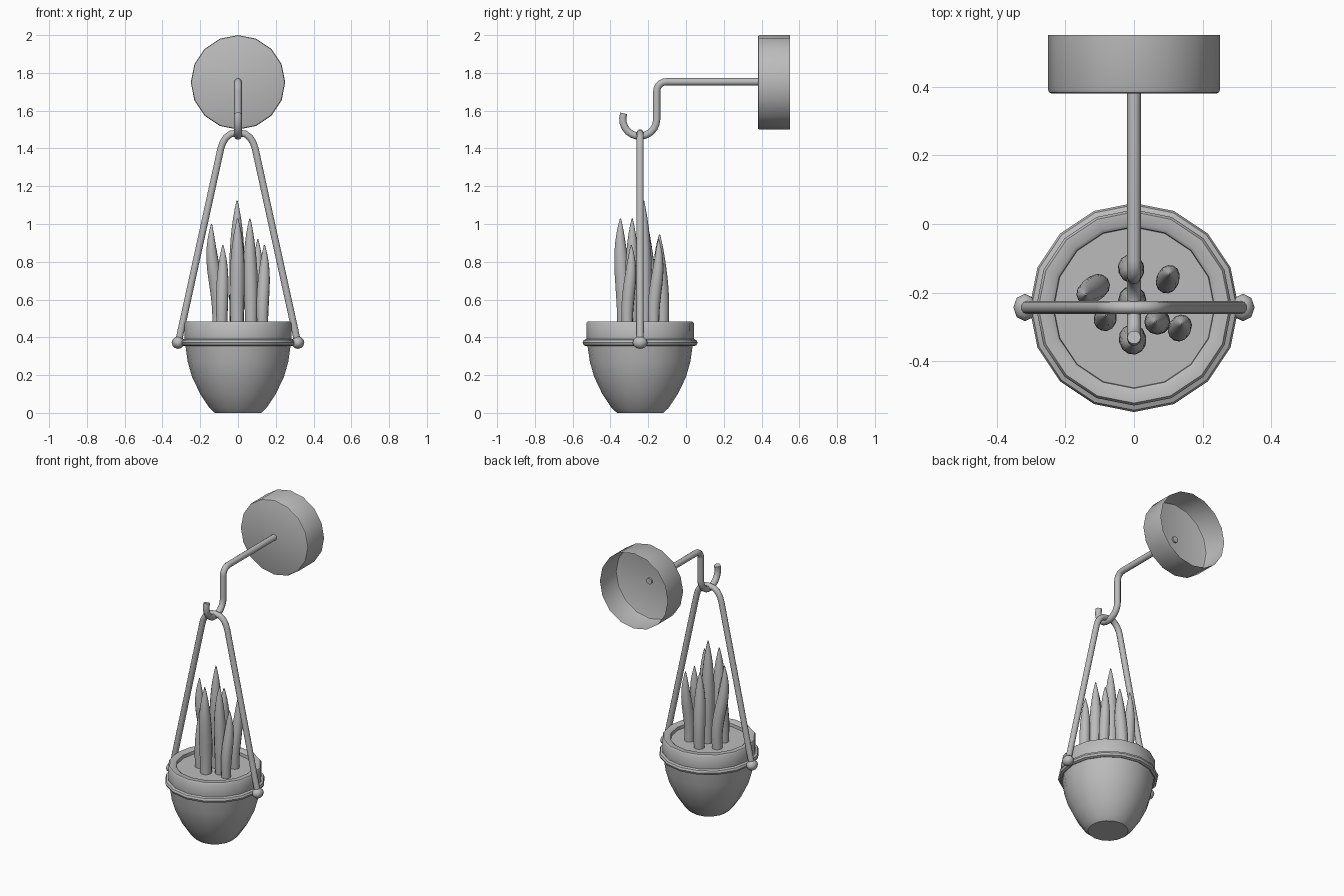
import bpy, bmesh
from math import sin, cos, pi, radians
from mathutils import Matrix, Vector

cube = bpy.data.objects.get("Cube")
if cube:
    bpy.data.objects.remove(cube, do_unlink=True)

grey = bpy.data.materials.new("plain grey")
grey.use_nodes = True
grey.diffuse_color = (0.5, 0.5, 0.5, 1)
grey.node_tree.nodes["Principled BSDF"].inputs["Base Color"].default_value = (0.5, 0.5, 0.5, 1)

POT_Y = -0.243
SIDES = 16


def finish(ob, angle=40):
    ob.data.materials.clear()
    ob.data.materials.append(grey)
    bpy.ops.object.select_all(action='DESELECT')
    ob.select_set(True)
    bpy.context.view_layer.objects.active = ob
    bpy.ops.object.shade_smooth_by_angle(angle=radians(angle))
    return ob


def lathe(name, profile, matrix, closed=False):
    """Turn (radius, height) points around z; radius 0 closes the end."""
    bm = bmesh.new()
    verts = [bm.verts.new((r, 0, z)) for r, z in profile]
    edges = [bm.edges.new(pair) for pair in zip(verts, verts[1:])]
    if closed:
        edges.append(bm.edges.new((verts[-1], verts[0])))
    bmesh.ops.spin(bm, geom=verts + edges, axis=(0, 0, 1), cent=(0, 0, 0),
                   angle=2 * pi, steps=SIDES, use_merge=True)
    bmesh.ops.remove_doubles(bm, verts=bm.verts, dist=0.0005)
    bmesh.ops.recalc_face_normals(bm, faces=bm.faces)
    bm.transform(matrix)
    mesh = bpy.data.meshes.new(name)
    bm.to_mesh(mesh)
    bm.free()
    ob = bpy.data.objects.new(name, mesh)
    bpy.context.collection.objects.link(ob)
    return finish(ob)


def tube(name, points, radius, radii=None, resolution=3):
    """Round tube along points, with optional thickness per point."""
    curve = bpy.data.curves.new(name, 'CURVE')
    curve.dimensions = '3D'
    curve.bevel_depth = radius
    curve.bevel_resolution = resolution
    curve.use_fill_caps = True
    spline = curve.splines.new('POLY')
    spline.points.add(len(points) - 1)
    for i, p in enumerate(points):
        spline.points[i].co = (*p, 1)
        spline.points[i].radius = radii[i] if radii else 1
    ob = bpy.data.objects.new(name, curve)
    bpy.context.collection.objects.link(ob)
    bpy.ops.object.select_all(action='DESELECT')
    ob.select_set(True)
    bpy.context.view_layer.objects.active = ob
    bpy.ops.object.convert(target='MESH')
    return finish(bpy.context.view_layer.objects.active, 50)


def arc(cy, cz, r, start, end, steps):
    """Points of an arc in the x = 0 plane, angles in degrees."""
    angles = [radians(start + (end - start) * i / steps) for i in range(steps + 1)]
    return [(0, cy + r * cos(a), cz + r * sin(a)) for a in angles]


# Wall mount: shallow cup, open towards the wall
lathe("wall_mount", [(0, 0), (0.24, 0), (0.247, 0.003), (0.25, 0.01), (0.25, 0.17)],
      Matrix.Translation((0, 0.38, 1.75)) @ Matrix.Rotation(-pi / 2, 4, 'X'))

# Bracket rod: straight arm, elbow and hook
tube("hook_rod",
     [(0, 0.39, 1.753)] + arc(-0.105, 1.703, 0.05, 90, 180, 5)
     + arc(-0.245, 1.555, 0.09, 0, -200, 12), 0.02)

# Pot with thick rounded rim
at_pot = Matrix.Translation((0, POT_Y, 0))
lathe("pot", [(0, 0), (0.122, 0), (0.15, 0.025), (0.2, 0.1), (0.243, 0.19), (0.266, 0.27),
              (0.279, 0.36), (0.284, 0.39), (0.285, 0.474), (0.278, 0.483), (0.245, 0.483),
              (0.235, 0.475), (0.232, 0.44)], at_pot)
lathe("soil", [(0, 0.455), (0.238, 0.455)], at_pot)

# Ring that holds the pot
lathe("pot_ring", [(0.285 + 0.019 * cos(a * pi / 4), 0.372 + 0.019 * sin(a * pi / 4))
                   for a in range(8)], at_pot, closed=True)

# Hanger: two straight legs joined by an arch over the hook
half = [(0.316, 0.372), (0.092, 1.395), (0.082, 1.427), (0.064, 1.457), (0.038, 1.477)]
path = [(-x, POT_Y, z) for x, z in half] + [(0, POT_Y, 1.482)]
path += [(x, POT_Y, z) for x, z in reversed(half)]
tube("hanger", path, 0.019)

# Knobs where the hanger meets the ring
for side, label in ((1, "left"), (-1, "right")):
    bpy.ops.mesh.primitive_uv_sphere_add(segments=8, ring_count=6, radius=1,
                                         location=(side * 0.317, POT_Y, 0.372))
    knob = bpy.context.object
    knob.name = label + "_knob"
    knob.scale = (0.034, 0.04, 0.033)
    finish(knob, 60)

# Leaves: base x, base y, tip x, tip y, tip height, thickness
leaves = [(-0.01, -0.125, -0.005, -0.14, 0.945, 0.038),
          (0.095, -0.17, 0.105, -0.145, 0.92, 0.033),
          (-0.105, -0.18, -0.14, -0.205, 1.0, 0.036),
          (-0.085, -0.28, -0.08, -0.265, 0.89, 0.033),
          (-0.005, -0.22, -0.005, -0.225, 1.125, 0.041),
          (0.07, -0.285, 0.063, -0.285, 1.03, 0.037),
          (0.13, -0.31, 0.14, -0.29, 0.89, 0.033),
          (-0.005, -0.33, -0.002, -0.347, 1.03, 0.04)]
STEPS = 14
for n, (bx, by, tx, ty, top, thick) in enumerate(leaves):
    pts, radii = [], []
    bend = Vector((tx - bx, ty - by, 0)) * 0.25
    for i in range(STEPS + 1):
        t = i / STEPS
        p = Vector((bx, by, 0.44)).lerp(Vector((tx, ty, top)), t)
        pts.append(p + bend * sin(2 * pi * t) * -1)
        taper = 1 if t < 0.45 else max(0.04, 1 - ((t - 0.45) / 0.55) ** 2) ** 0.8
        radii.append(taper * (0.86 + 0.14 * min(1, t * 3)))
    tube("leaf_%d" % (n + 1), pts, thick, radii, 4)
